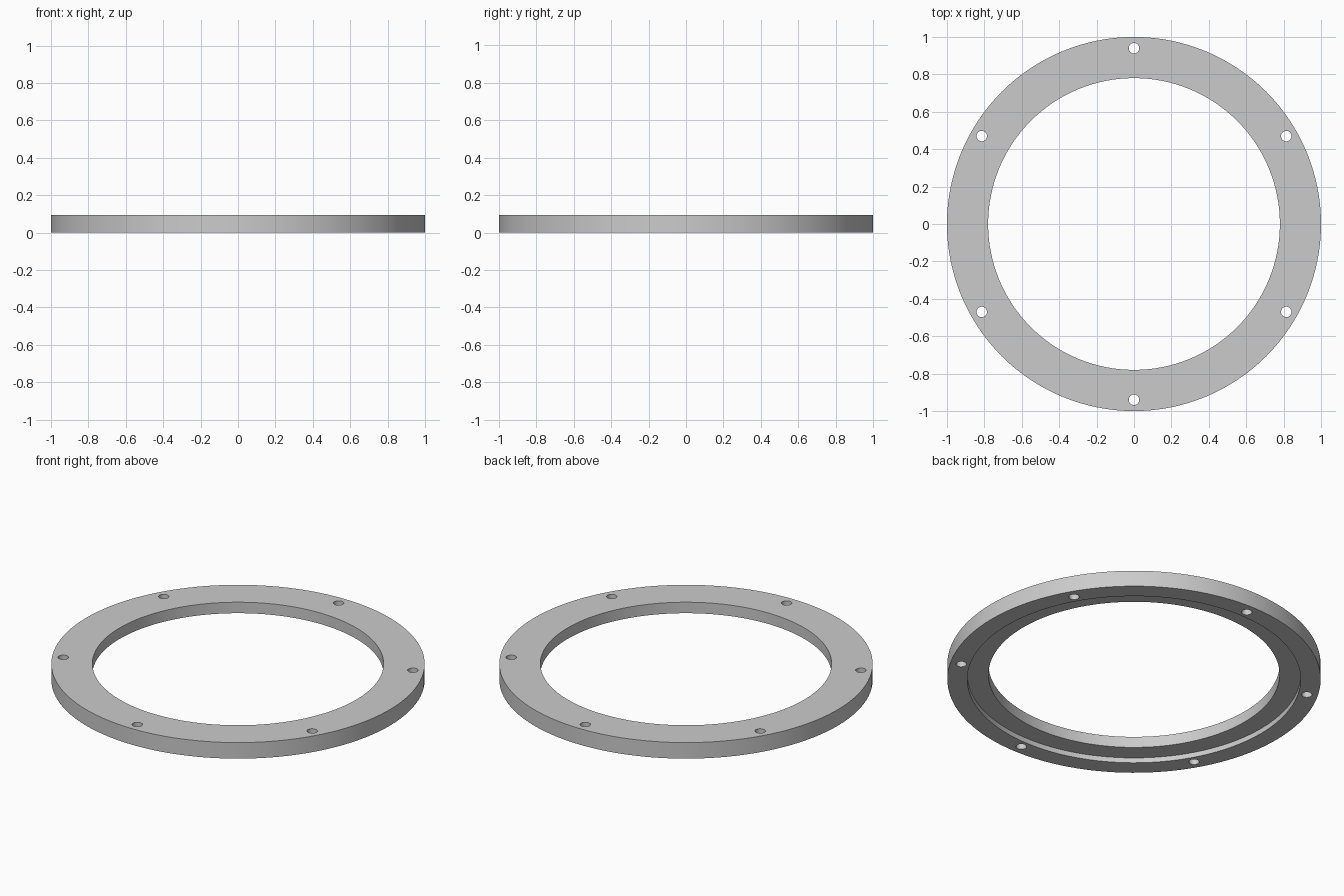
import bpy, bmesh
from math import cos, sin, pi, radians
from mathutils import Matrix

old = bpy.data.objects.get("Cube")
if old:
    bpy.data.objects.remove(old)

OUTER, INNER, HEIGHT = 1.0, 0.78, 0.095
STEP_RADIUS, STEP_DEPTH = 0.893, 0.03
HOLE_RADIUS, HOLE_CIRCLE, HOLES = 0.028, 0.94, 6
SEGMENTS = 128


def add_object(name, bm):
    bmesh.ops.recalc_face_normals(bm, faces=bm.faces)
    mesh = bpy.data.meshes.new(name)
    bm.to_mesh(mesh)
    bm.free()
    obj = bpy.data.objects.new(name, mesh)
    bpy.context.collection.objects.link(obj)
    return obj


# Plain grey material
grey = bpy.data.materials.new("grey")
grey.use_nodes = True
grey.diffuse_color = (0.6, 0.6, 0.6, 1)
grey.node_tree.nodes["Principled BSDF"].inputs["Base Color"].default_value = grey.diffuse_color

# Flange ring: stepped cross-section revolved about z
profile = [(INNER, STEP_DEPTH), (STEP_RADIUS, STEP_DEPTH), (STEP_RADIUS, 0),
           (OUTER, 0), (OUTER, HEIGHT), (INNER, HEIGHT)]
bm = bmesh.new()
loops = []
for i in range(SEGMENTS):
    a = 2 * pi * i / SEGMENTS
    loops.append([bm.verts.new((r * cos(a), r * sin(a), z)) for r, z in profile])
for i, here in enumerate(loops):
    there = loops[(i + 1) % SEGMENTS]
    for j in range(len(profile)):
        k = (j + 1) % len(profile)
        bm.faces.new((here[j], there[j], there[k], here[k]))
ring = add_object("flange_ring", bm)
ring.data.materials.append(grey)

# Bolt hole cutters
bm = bmesh.new()
for i in range(HOLES):
    a = pi / 2 + 2 * pi * i / HOLES
    bmesh.ops.create_cone(bm, cap_ends=True, segments=32, radius1=HOLE_RADIUS,
                          radius2=HOLE_RADIUS, depth=4 * HEIGHT,
                          matrix=Matrix.Translation((HOLE_CIRCLE * cos(a), HOLE_CIRCLE * sin(a), 0)))
cutter = add_object("bolt_hole_cutter", bm)
cutter.data.materials.append(grey)
cutter.hide_render = True

# Drill the holes, then discard the cutter
drill = ring.modifiers.new("bolt_holes", 'BOOLEAN')
drill.operation = 'DIFFERENCE'
drill.solver = 'EXACT'
drill.object = cutter
bpy.context.view_layer.objects.active = ring
ring.select_set(True)
bpy.ops.object.modifier_apply(modifier=drill.name)
bpy.data.objects.remove(cutter)

# Smooth round walls, sharp rims
bpy.ops.object.shade_smooth_by_angle(angle=radians(30))
